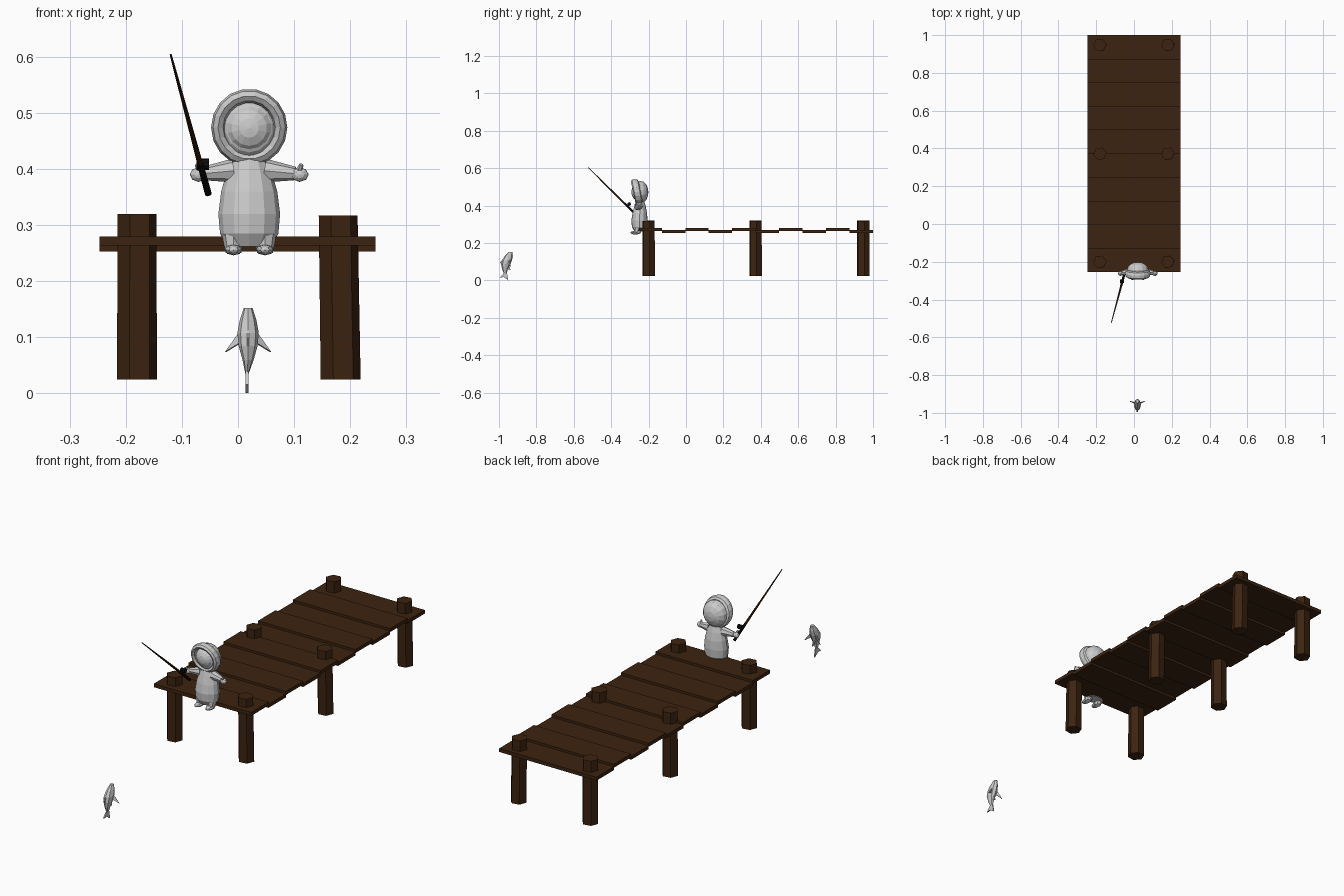
import bpy, bmesh, math
from mathutils import Vector, Matrix

if "Cube" in bpy.data.objects:
    bpy.data.objects.remove(bpy.data.objects["Cube"])


def material(name, rgb):
    m = bpy.data.materials.new(name)
    m.diffuse_color = (*rgb, 1)
    m.use_nodes = True
    m.node_tree.nodes["Principled BSDF"].inputs["Base Color"].default_value = m.diffuse_color
    return m


WOOD = material("dark_wood", (0.045, 0.017, 0.005))
ROD = material("rod_brown", (0.035, 0.014, 0.005))
BLACK = material("black", (0.004, 0.004, 0.004))
GREY = material("pale_grey", (0.6, 0.6, 0.6))


def finish(name, bm, mat, smooth=False):
    bmesh.ops.recalc_face_normals(bm, faces=bm.faces)
    me = bpy.data.meshes.new(name)
    bm.to_mesh(me)
    bm.free()
    me.materials.append(mat)
    ob = bpy.data.objects.new(name, me)
    bpy.context.collection.objects.link(ob)
    for p in me.polygons:
        p.use_smooth = smooth
    return ob


def box(name, lo, hi, mat):
    bm = bmesh.new()
    bmesh.ops.create_cube(bm, size=1)
    for v in bm.verts:
        v.co = [(a + b) / 2 + c * (b - a) for a, b, c in zip(lo, hi, v.co)]
    return finish(name, bm, mat)


def loft(name, rings, seg, mat, turn=0.0):
    """Skin horizontal ellipses given as (x, y, z, rx, ry)."""
    bm = bmesh.new()
    loops = [[bm.verts.new((x + rx * math.cos(turn + math.tau * i / seg),
                            y + ry * math.sin(turn + math.tau * i / seg), z))
              for i in range(seg)] for x, y, z, rx, ry in rings]
    for a, b in zip(loops, loops[1:]):
        for i in range(seg):
            j = (i + 1) % seg
            bm.faces.new((a[i], a[j], b[j], b[i]))
    bm.faces.new(loops[0][::-1])
    bm.faces.new(loops[-1])
    return finish(name, bm, mat)


def rod(name, a, b, r1, r2, seg, mat):
    a, b = Vector(a), Vector(b)
    bm = bmesh.new()
    rot = (b - a).to_track_quat('Z', 'Y').to_matrix().to_4x4()
    bmesh.ops.create_cone(bm, cap_ends=True, segments=seg, radius1=r1, radius2=r2,
                          depth=(b - a).length,
                          matrix=Matrix.Translation((a + b) / 2) @ rot)
    return finish(name, bm, mat)


def ball(name, c, r, mat, u=12, v=8):
    bm = bmesh.new()
    bmesh.ops.create_uvsphere(bm, u_segments=u, v_segments=v, radius=1)
    for w in bm.verts:
        # poles point along y
        w.co = (c[0] + w.co.x * r[0], c[1] + w.co.z * r[1], c[2] + w.co.y * r[2])
    return finish(name, bm, mat)


def plate(name, pts, thick, mat):
    """Thin flat fin through the given points."""
    bm = bmesh.new()
    f = bm.faces.new([bm.verts.new(p) for p in pts])
    f.normal_update()
    n = f.normal * thick
    for v in bm.verts:
        v.co -= n / 2
    new = bmesh.ops.extrude_face_region(bm, geom=[f], use_keep_orig=True)["geom"]
    for v in new:
        if isinstance(v, bmesh.types.BMVert):
            v.co += n
    return finish(name, bm, mat)


# Deck planks at alternating heights
PITCH = 1.255 / 10
for i in range(10):
    y = -0.255 + i * PITCH
    z = 0.264 if i % 2 == 0 else 0.253
    box("plank", (-0.247, y, z), (0.245, y + PITCH, z + 0.016), WOOD)

# Six hexagonal posts
for x in (-0.18, 0.18):
    for y in (-0.2, 0.372, 0.948):
        lean = 0.003 if x > 0 else 0
        top = 0.32 if x < 0 else 0.317
        loft("post", [(x + lean, y, 0.025, 0.036, 0.036),
                      (x - lean / 2, y, top, 0.035, 0.035)], 6, WOOD, 0.15)

# Torso
CX = 0.02
loft("torso", [(CX, -0.247, 0.262, 0.040, 0.028), (CX, -0.249, 0.285, 0.052, 0.040),
               (CX, -0.249, 0.32, 0.055, 0.043), (CX, -0.247, 0.36, 0.050, 0.039),
               (CX, -0.246, 0.395, 0.040, 0.031), (CX, -0.246, 0.42, 0.028, 0.024)],
     12, GREY)

# Legs, boots, arms and mittens
for s in (-1, 1):
    fx = CX + s * 0.028
    loft("leg", [(fx, -0.262, 0.25, 0.014, 0.016), (fx, -0.252, 0.285, 0.021, 0.026)], 8, GREY)
    ball("boot", (fx, -0.270, 0.256), (0.016, 0.027, 0.010), GREY, 8, 6)
    rod("arm", (CX + s * 0.03, -0.25, 0.397), (CX + s * 0.082, -0.258, 0.392),
        0.021, 0.012, 8, GREY)
    ball("mitten", (CX + s * 0.09, -0.262, 0.390), (0.016, 0.012, 0.013), GREY, 8, 6)
    rod("thumb", (CX + s * 0.088, -0.264, 0.395), (CX + s * 0.093, -0.272, 0.408),
        0.006, 0.004, 6, GREY)

# Hood shell, fur rim and face
ball("hood", (CX, -0.243, 0.472), (0.058, 0.042, 0.060), GREY, 14, 8)
bm = bmesh.new()
U, V = 18, 8
grid = [[bm.verts.new((CX + (0.0555 + 0.0125 * math.cos(b)) * math.cos(a),
                       -0.262 + 0.021 * math.sin(b) - 0.012 * math.sin(a),
                       0.474 + (0.0565 + 0.0125 * math.cos(b)) * math.sin(a)))
         for b in (math.tau * j / V for j in range(V))]
        for a in (math.tau * i / U for i in range(U))]
for i in range(U):
    for j in range(V):
        k, l = (i + 1) % U, (j + 1) % V
        bm.faces.new((grid[i][j], grid[k][j], grid[k][l], grid[i][l]))
finish("fur_rim", bm, GREY)
ball("face", (CX, -0.258, 0.473), (0.045, 0.034, 0.045), GREY, 14, 8)

# Fishing rod with grip and reel
BUTT, TIP = Vector((-0.053, -0.272, 0.356)), Vector((-0.12, -0.523, 0.604))
at = lambda t: BUTT.lerp(TIP, t)
rod("rod_pole", at(0.2), TIP, 0.0055, 0.002, 8, ROD)
rod("rod_grip", BUTT, at(0.22), 0.0065, 0.006, 8, BLACK)
reel = at(0.16) + Vector((0, 0.008, 0.013))
rod("reel", reel - Vector((0.010, 0, 0)), reel + Vector((0.012, 0, 0)), 0.010, 0.010, 10, BLACK)
rod("reel_foot", at(0.16), reel, 0.004, 0.004, 6, BLACK)

# Leaping fish: body, tail and fins
FX = 0.018
loft("fish_body", [(FX - 0.002, -0.966, 0.035, 0.003, 0.007), (FX, -0.968, 0.06, 0.010, 0.015),
                   (FX, -0.964, 0.085, 0.017, 0.024), (FX, -0.957, 0.108, 0.019, 0.027),
                   (FX, -0.948, 0.130, 0.015, 0.022), (FX, -0.938, 0.152, 0.008, 0.010)],
     8, GREY)
plate("fish_tail", [(FX - 0.002, y, z) for y, z in
                    ((-0.972, 0.042), (-0.995, 0.016), (-0.974, 0.018),
                     (-0.950, 0.001), (-0.957, 0.040))], 0.005, GREY)
plate("back_fin", [(FX, y, z) for y, z in
                   ((-0.968, 0.125), (-0.995, 0.098), (-0.982, 0.075))], 0.004, GREY)
plate("belly_fin", [(FX, y, z) for y, z in
                    ((-0.945, 0.082), (-0.938, 0.055), (-0.960, 0.062))], 0.004, GREY)
for s in (-1, 1):
    plate("side_fin", [(FX + s * 0.013, -0.945, 0.112), (FX + s * 0.040, -0.938, 0.074),
                       (FX + s * 0.014, -0.950, 0.090)], 0.004, GREY)
